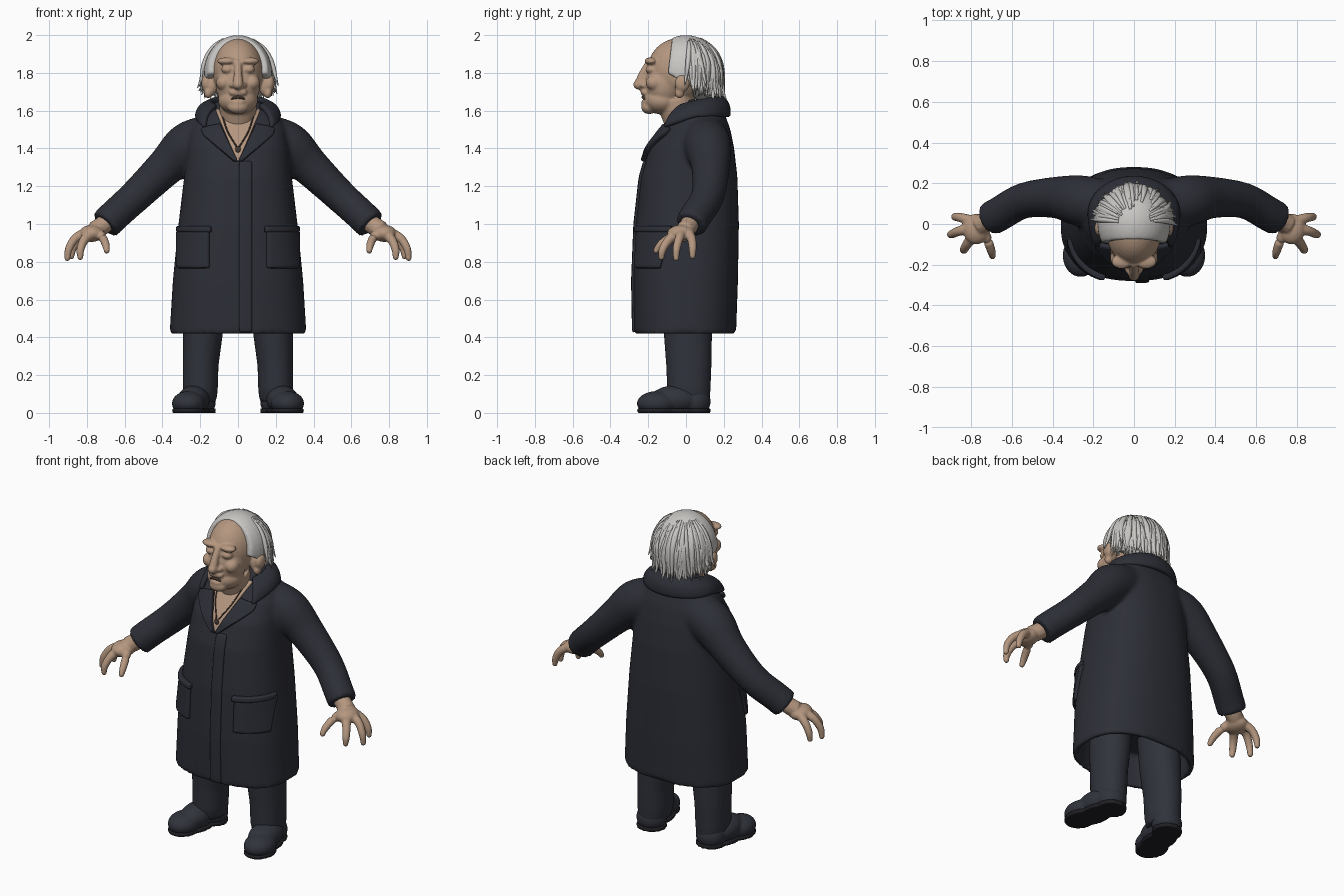
import bpy, bmesh, math, random
from mathutils import Vector, Matrix

random.seed(4)
if "Cube" in bpy.data.objects:
    bpy.data.objects.remove(bpy.data.objects["Cube"], do_unlink=True)


def material(name, r, g, b):
    m = bpy.data.materials.new(name)
    m.use_nodes = True
    m.diffuse_color = (r, g, b, 1)
    node = m.node_tree.nodes["Principled BSDF"]
    node.inputs["Base Color"].default_value = (r, g, b, 1)
    node.inputs["Roughness"].default_value = 0.8
    return m


SKIN = material("skin", 0.46, 0.31, 0.215)
HAIR = material("grey hair", 0.58, 0.57, 0.55)
COAT = material("dark coat", 0.026, 0.028, 0.038)
CLOTH = material("dark trousers", 0.030, 0.033, 0.045)
SOLE = material("black sole", 0.014, 0.014, 0.018)
DARK = material("dark brown", 0.06, 0.04, 0.03)


def finish(name, bm, mat, voxel=0, mirror=False, solid=0, relax=4):
    bmesh.ops.recalc_face_normals(bm, faces=bm.faces)
    me = bpy.data.meshes.new(name)
    bm.to_mesh(me)
    bm.free()
    me.materials.append(mat)
    me.shade_smooth()
    ob = bpy.data.objects.new(name, me)
    bpy.context.collection.objects.link(ob)
    if mirror:
        ob.modifiers.new("mirror", "MIRROR").use_mirror_merge = False
    if solid:
        m = ob.modifiers.new("thickness", "SOLIDIFY")
        m.thickness, m.offset = solid, 0
        ob.modifiers.new("soften", "SUBSURF").levels = 1
    if voxel:
        m = ob.modifiers.new("blend", "REMESH")
        m.mode, m.voxel_size, m.use_smooth_shade = "VOXEL", voxel, True
        m = ob.modifiers.new("relax", "SMOOTH")
        m.factor, m.iterations = 0.5, relax
    return ob


def ball(bm, c, r):
    mat = Matrix.Translation(c) @ Matrix.Diagonal((*r, 1))
    return bmesh.ops.create_uvsphere(bm, u_segments=32, v_segments=20, radius=1, matrix=mat)["verts"]


def skin_rings(bm, rings):
    rings = [[bm.verts.new(p) for p in ring] for ring in rings]
    n = len(rings[0])
    for a, b in zip(rings, rings[1:]):
        for i in range(n):
            bm.faces.new((a[i], a[(i + 1) % n], b[(i + 1) % n], b[i]))
    bm.faces.new(rings[0][::-1])
    bm.faces.new(rings[-1])


def spline(pts, steps=4):
    p = [Vector(q) for q in pts]
    p = [2 * p[0] - p[1]] + p + [2 * p[-1] - p[-2]]
    out = []
    for a, b, c, d in zip(p, p[1:], p[2:], p[3:]):
        for k in range(steps):
            t = k / steps
            out.append(b + (c - a) * t / 2 + (a - 2.5 * b + 2 * c - d / 2) * t * t
                       + (1.5 * (b - c) + (d - a) / 2) * t ** 3)
    return out + [p[-2]]


def tube(bm, pts, sides=12):
    """Round tube through (x, y, z, radius) points."""
    p = spline(pts)
    rings = []
    for i, q in enumerate(p):
        d = (p[min(i + 1, len(p) - 1)] - p[max(i - 1, 0)]).to_3d().normalized()
        u = d.cross(Vector((0, 1, 0)) if abs(d.y) < 0.8 else Vector((1, 0, 0))).normalized()
        v = d.cross(u)
        rings.append([q.to_3d() + abs(q.w) * (u * math.cos(a) + v * math.sin(a))
                      for a in (math.tau * k / sides for k in range(sides))])
    skin_rings(bm, rings)


def oval(z, hw, yf, yb, cx=0, n=2.4, count=64):
    ring = []
    for k in range(count):
        c, s = math.cos(math.tau * k / count), math.sin(math.tau * k / count)
        ring.append((cx + hw * math.copysign(abs(c) ** (2 / n), c),
                     (yf + yb) / 2 + (yb - yf) / 2 * math.copysign(abs(s) ** (2 / n), s), z))
    return ring


def patch(bm, fn, nu=12, nv=12):
    g = [[bm.verts.new(fn(i / nu, j / nv)) for i in range(nu + 1)] for j in range(nv + 1)]
    for j in range(nv):
        for i in range(nu):
            bm.faces.new((g[j][i], g[j][i + 1], g[j + 1][i + 1], g[j + 1][i]))


# Coat profile: height, half width, front, back
PROFILE = [(0.42, 0.362, -0.275, 0.265), (0.7, 0.345, -0.28, 0.275), (1.0, 0.315, -0.268, 0.28),
           (1.25, 0.285, -0.24, 0.272), (1.4, 0.27, -0.195, 0.255), (1.5, 0.255, -0.125, 0.235),
           (1.57, 0.215, -0.07, 0.21), (1.63, 0.14, -0.02, 0.175), (1.66, 0.09, 0.0, 0.15)]


def coat_front(x, z, lift=0.0):
    for a, b in zip(PROFILE, PROFILE[1:]):
        if z <= b[0]:
            break
    t = (z - a[0]) / (b[0] - a[0])
    hw, yf, yb = (a[i] + (b[i] - a[i]) * t for i in (1, 2, 3))
    k = max(0, 1 - min(1, abs(x) / hw) ** 2.4) ** (1 / 2.4)
    return (x, (yf + yb) / 2 - (yb - yf) / 2 * k - lift, z)


# Coat with a hollow hem and sleeves
bm = bmesh.new()
skin_rings(bm, [oval(0.62, 0.31, -0.24, 0.23), oval(0.42, 0.33, -0.245, 0.235)]
           + [oval(*row) for row in PROFILE])
for s in (1, -1):
    tube(bm, [(s * x, y, z, r) for x, y, z, r in
              [(0.16, 0.1, 1.46, 0.12), (0.27, 0.115, 1.41, 0.125), (0.38, 0.13, 1.305, 0.103),
               (0.54, 0.115, 1.15, 0.088), (0.66, 0.05, 1.04, 0.085), (0.705, 0.025, 0.995, 0.085)]], 24)
finish("coat", bm, COAT, voxel=0.014, relax=5)

# Overlapping front edge of the coat
bm = bmesh.new()
patch(bm, lambda u, v: coat_front(0.005 + 0.07 * u, 0.425 + 0.91 * v, 0.002), 4, 30)
finish("front_placket", bm, COAT, solid=0.018)

# Pockets
bm = bmesh.new()
patch(bm, lambda u, v: coat_front(0.15 + 0.165 * math.sin(u * math.pi / 2), 0.765 + 0.2 * v, 0.006))
finish("pockets", bm, COAT, mirror=True, solid=0.03)
bm = bmesh.new()
patch(bm, lambda u, v: coat_front(0.14 + 0.172 * math.sin(u * math.pi / 2), 0.955 + 0.035 * v, 0.012), 12, 3)
finish("pocket_flaps", bm, COAT, mirror=True, solid=0.035)

# Bare chest in the neckline, with lapels over its edges
bm = bmesh.new()
patch(bm, lambda u, v: coat_front((2 * u - 1) * (0.004 + 0.12 * v), 1.33 + 0.28 * v, 0.004))
finish("chest", bm, SKIN, solid=0.014)


def lapel(u, v):
    inner = 0.095 * v
    outer = 0.02 + 0.17 * min(1, v / 0.8)
    return coat_front(inner + (outer - inner) * u, 1.33 + 0.2 * v - 0.02 * u * v, 0.012)


bm = bmesh.new()
patch(bm, lapel)
finish("lapels", bm, COAT, mirror=True, solid=0.028)


# Folded collar around the neck
def collar(u, v):
    t = math.radians(-126 + 252 * u)
    s, c = math.sin(t), math.cos(t)
    top = Vector((0.135 * s, 0.05 + 0.12 * c, 1.645 + 0.03 * c))
    low = Vector((0.215 * s, 0.05 + (0.17 if c > 0 else 0.29) * c, 1.565 + (0.1 * c if c < 0 else 0)))
    return top.lerp(low, v) + Vector((0.02 * s, 0.02 * c, 0.012)) * math.sin(math.pi * v)


bm = bmesh.new()
patch(bm, collar, 32, 6)
finish("collar", bm, COAT, solid=0.032)

# Necklace
bm = bmesh.new()
for s in (1, -1):
    tube(bm, [(*coat_front(s * x, z, 0.014), 0.004)
              for x, z in ((0.085, 1.58), (0.055, 1.49), (0.008, 1.41))], 6)
ball(bm, coat_front(0, 1.395, 0.014), (0.014, 0.006, 0.018))
finish("necklace", bm, DARK)

# Trousers
bm = bmesh.new()
skin_rings(bm, [oval(z, hw, yf, yb, cx, 2.1, 32) for z, hw, yf, yb, cx in
                [(0.06, 0.085, -0.085, 0.125, 0.2), (0.12, 0.093, -0.1, 0.13, 0.2),
                 (0.25, 0.095, -0.105, 0.135, 0.198), (0.42, 0.106, -0.118, 0.138, 0.186),
                 (0.66, 0.115, -0.125, 0.14, 0.175)]])
finish("trousers", bm, CLOTH, voxel=0.012, mirror=True)

# Shoes and soles, toes turned out
FOOT = [((0.262, -0.155, 0.05), (0.088, 0.105, 0.065)), ((0.235, -0.06, 0.07), (0.085, 0.13, 0.075)),
        ((0.205, 0.045, 0.06), (0.088, 0.085, 0.085))]
for name, mat, low, high, flat in (("shoes", CLOTH, 0.015, 1, False), ("soles", SOLE, 0, 0.024, True)):
    bm = bmesh.new()
    for c, r in FOOT:
        for v in ball(bm, (c[0], c[1], 0.012 if flat else c[2]), r):
            v.co.z = min(high, max(low, v.co.z))
    finish(name, bm, mat, voxel=0.008, mirror=True, relax=2)

# Hands with drooping fingers
bm = bmesh.new()
tube(bm, [(0.67, 0.03, 1.03, 0.05), (0.72, 0.015, 0.99, 0.05), (0.76, -0.005, 0.965, 0.05)])
ball(bm, (0.775, -0.025, 0.95), (0.065, 0.075, 0.045))
for finger in ([(0.79, 0.01, 0.955), (0.845, 0.03, 0.92), (0.875, 0.035, 0.87), (0.882, 0.035, 0.83)],
               [(0.80, -0.02, 0.955), (0.86, -0.035, 0.925), (0.895, -0.05, 0.87), (0.903, -0.052, 0.82)],
               [(0.79, -0.06, 0.945), (0.82, -0.1, 0.905), (0.835, -0.125, 0.86), (0.835, -0.13, 0.825)],
               [(0.74, -0.04, 0.95), (0.715, -0.09, 0.925), (0.70, -0.135, 0.89), (0.695, -0.158, 0.86)]):
    tube(bm, [(*p, r) for p, r in zip(finger, (0.03, 0.024, 0.021, 0.016))])
    ball(bm, finger[-1], (0.016, 0.016, 0.017))
finish("hands", bm, SKIN, voxel=0.0065, mirror=True, relax=3)

# Head: skull, jaw, nose, lips and neck blended together
bm = bmesh.new()
for c, r in [((0, -0.04, 1.81), (0.135, 0.165, 0.173)), ((0, -0.115, 1.74), (0.118, 0.105, 0.14)),
             ((0, -0.125, 1.655), (0.105, 0.1, 0.075)), ((0, -0.195, 1.618), (0.055, 0.042, 0.036)),
             ((0, -0.218, 1.697), (0.05, 0.022, 0.022)), ((0, -0.217, 1.645), (0.038, 0.02, 0.013))]:
    ball(bm, c, r)
tube(bm, [(0, -0.19, 1.86, 0.02), (0, -0.225, 1.80, 0.022), (0, -0.245, 1.745, 0.028)])
ball(bm, (0, -0.248, 1.738), (0.028, 0.032, 0.027))
tube(bm, [(0, -0.06, 1.66, 0.1), (0, -0.01, 1.52, 0.095), (0, 0.03, 1.42, 0.09)], 24)
for s in (1, -1):
    for c, r in [((0.06, -0.185, 1.862), (0.052, 0.035, 0.02)), ((0.055, -0.185, 1.818), (0.034, 0.03, 0.022)),
                 ((0.075, -0.165, 1.748), (0.042, 0.048, 0.042)), ((0.028, -0.222, 1.735), (0.018, 0.022, 0.016)),
                 ((0.168, -0.02, 1.745), (0.026, 0.04, 0.046)), ((0.158, -0.035, 1.695), (0.022, 0.026, 0.03)),
                 ((0.14, -0.03, 1.73), (0.03, 0.03, 0.05))]:
        ball(bm, (s * c[0], c[1], c[2]), r)
finish("head", bm, SKIN, voxel=0.007, relax=3)

# Open mouth
bm = bmesh.new()
for v in ball(bm, (0, -0.222, 1.672), (0.038, 0.014, 0.009)):
    v.co.z -= 8 * v.co.x ** 2
finish("mouth", bm, DARK)

# Hair: cap cut at the hairline and above the ears, then loose strands
bm = bmesh.new()
ball(bm, (0, 0, 1.8), (0.18, 0.19, 0.2))
for co, no in (((0, -0.095, 1.8), (0, -1, 0.12)), ((0, 0, 1.745), (0, -0.55, -1))):
    bmesh.ops.bisect_plane(bm, geom=bm.verts[:] + bm.edges[:] + bm.faces[:],
                           plane_co=co, plane_no=no, clear_outer=True)
    bmesh.ops.holes_fill(bm, edges=[e for e in bm.edges if e.is_boundary])
ball(bm, (0, 0.095, 1.75), (0.145, 0.1, 0.1))
cap = finish("hair_cap", bm, HAIR, voxel=0.008, relax=3)

bm = bmesh.new()
for _ in range(110):
    a = random.uniform(-1.45, 1.45)
    start, end = random.uniform(0.4, 1.4), 1.95 + 0.5 * math.cos(a) + random.uniform(-0.15, 0.1)
    flare, sway = random.uniform(-0.02, 0.045), random.uniform(-0.2, 0.2)
    pts = []
    for k in range(6):
        u = k / 5
        th = start + (end - start) * u
        out = math.sin(min(th, math.pi / 2)) * (1 - 0.1 * max(0, th - math.pi / 2))
        b = a + sway * u
        pts.append(((0.178 * out + flare * u ** 3) * math.sin(b), (0.188 * out + flare * u ** 3) * math.cos(b),
                    1.8 + 0.198 * math.cos(th), 0.002 + 0.013 * math.sin(math.pi * min(1, 0.12 + u * 0.88))))
    tube(bm, pts, 6)
finish("hair_strands", bm, HAIR)
